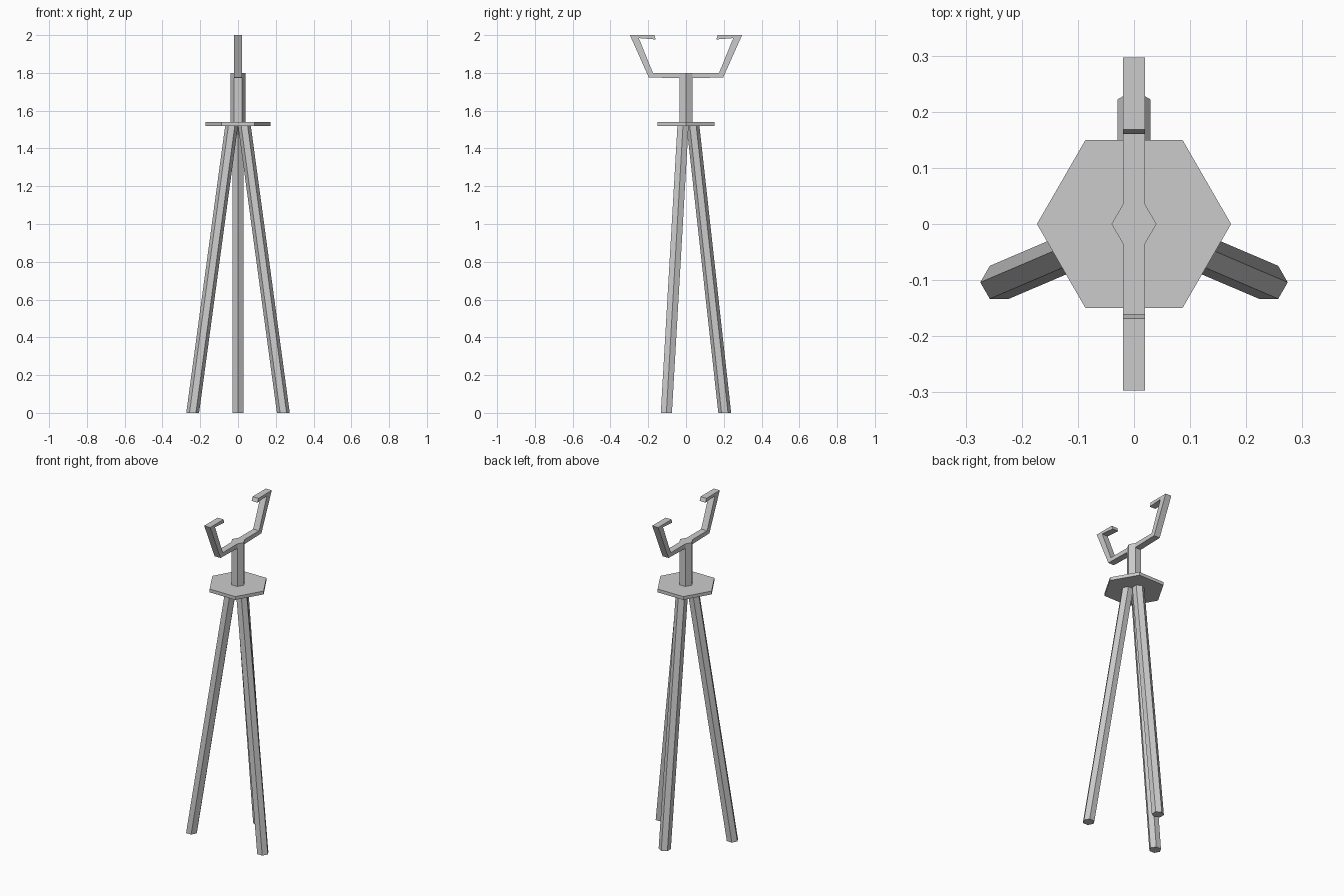
import bpy
from math import cos, sin, pi

if "Cube" in bpy.data.objects:
    bpy.data.objects.remove(bpy.data.objects["Cube"])


def make_object(name, verts, faces):
    mesh = bpy.data.meshes.new(name)
    mesh.from_pydata(verts, [], faces)
    mesh.update()
    obj = bpy.data.objects.new(name, mesh)
    bpy.context.collection.objects.link(obj)
    return obj


def hex_prism(name, bottom, top, radius, turn=0.0):
    """Hexagonal bar with level ends between two centre points."""
    ring = [(radius * cos(turn + i * pi / 3), radius * sin(turn + i * pi / 3)) for i in range(6)]
    verts = [(c[0] + x, c[1] + y, c[2]) for c in (bottom, top) for x, y in ring]
    sides = [(i, (i + 1) % 6, (i + 1) % 6 + 6, i + 6) for i in range(6)]
    return make_object(name, verts, [tuple(range(5, -1, -1)), tuple(range(6, 12))] + sides)


# Three splayed legs
hex_prism("back_leg", (0, 0.205, 0), (0, 0.037, 1.52), 0.034, pi / 6)
for label, s in (("left", -1), ("right", 1)):
    hex_prism(f"{label}_leg", (s * 0.24, -0.104, 0), (s * 0.034, -0.016, 1.52), 0.034)

# Platform and central post
hex_prism("platform", (0, 0, 1.52), (0, 0, 1.54), 0.173)
hex_prism("post", (0, 0, 1.54), (0, 0, 1.80), 0.04)

# Fork arms: matching outer and inner paths in the y-z plane, starting on the post's flats
outer = [(0.0346, 1.772), (0.197, 1.776), (0.297, 2.0), (0.168, 2.0)]
inner = [(0.0346, 1.80), (0.175, 1.80), (0.25, 1.984), (0.16, 1.977)]
for label, s in (("front", -1), ("back", 1)):
    verts = []
    for (yo, zo), (yi, zi) in zip(outer, inner):
        verts += [(-0.02 * s, s * yo, zo), (0.02 * s, s * yo, zo),
                  (0.02 * s, s * yi, zi), (-0.02 * s, s * yi, zi)]
    faces = [(0, 1, 2, 3), (15, 14, 13, 12)]
    for k in range(0, 12, 4):
        faces += [(k + i, k + 4 + i, k + 4 + (i + 1) % 4, k + (i + 1) % 4) for i in range(4)]
    make_object(f"{label}_fork_arm", verts, faces)
